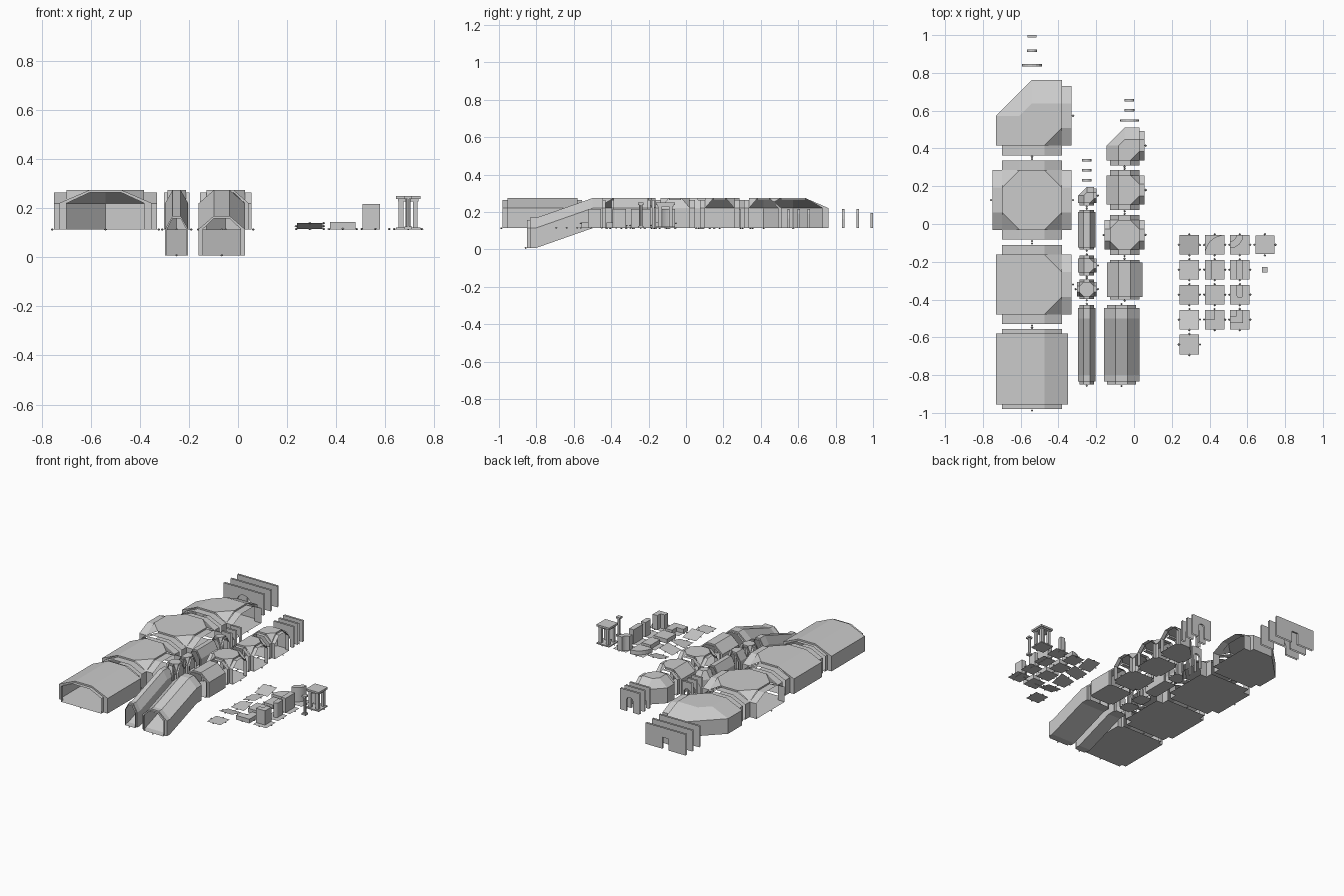
import bpy, bmesh
from math import sin, cos, pi

if "Cube" in bpy.data.objects:
    bpy.data.objects.remove(bpy.data.objects["Cube"])

Z0, ZS, ZT, ZC = 0.113, 0.22, 0.263, 0.274   # floor, eaves, arch top, room ceiling


def finish(bm, name, loc=(0, 0, 0), normals=True):
    bmesh.ops.remove_doubles(bm, verts=bm.verts, dist=1e-5)
    if normals:
        bmesh.ops.recalc_face_normals(bm, faces=bm.faces)
    me = bpy.data.meshes.new(name)
    bm.to_mesh(me)
    bm.free()
    ob = bpy.data.objects.new(name, me)
    ob.location = loc
    bpy.context.collection.objects.link(ob)
    return ob


def face(bm, pts):
    # skips repeated points so quads may collapse to triangles
    out = []
    for p in pts:
        p = tuple(round(c, 6) for c in p)
        if p not in out:
            out.append(p)
    if len(out) > 2:
        bm.faces.new([bm.verts.new(p) for p in out])


def prism(bm, poly, z0, z1):
    n = len(poly)
    face(bm, [(x, y, z0) for x, y in reversed(poly)])
    face(bm, [(x, y, z1) for x, y in poly])
    for i in range(n):
        (ax, ay), (bx, by) = poly[i], poly[(i + 1) % n]
        face(bm, [(ax, ay, z0), (bx, by, z0), (bx, by, z1), (ax, ay, z1)])


def rect(x0, x1, y0, y1):
    return [(x0, y0), (x1, y0), (x1, y1), (x0, y1)]


def marker(x, y, z, name):
    # little flat diamond at each joint
    bm = bmesh.new()
    r, h = 0.007, 0.005
    ring = [(r, 0, 0), (0, r, 0), (-r, 0, 0), (0, -r, 0)]
    for i in range(4):
        for s in (h, -h):
            face(bm, [ring[i], ring[(i + 1) % 4], (0, 0, s)])
    finish(bm, name + "_joint", (x, y, z))


def section(w, t, top, z=0.0):
    return [(-w, Z0 + z), (w, Z0 + z), (w, ZS + z), (t, top + z), (-t, top + z), (-w, ZS + z)]


def loft(bm, sections):
    # sections: (y, profile) pairs; ends stay open
    for (ya, a), (yb, b) in zip(sections, sections[1:]):
        for i in range(len(a)):
            j = (i + 1) % len(a)
            face(bm, [(a[i][0], ya, a[i][1]), (a[j][0], ya, a[j][1]),
                      (b[j][0], yb, b[j][1]), (b[i][0], yb, b[i][1])])


def straight(name, cx, cy, w, b, half, lip):
    bm = bmesh.new()
    t = w * 0.414
    n, m = section(w, t, ZT), section(b, t, ZC)
    loft(bm, [(-half, n), (-half + lip, n), (-half + lip, m), (half - lip, m), (half - lip, n), (half, n)])
    finish(bm, name, (cx, cy, 0))
    for s in (-1, 1):
        marker(cx, cy + s * (half + 0.007), Z0, name)


def ramp(name, cx, w, b):
    bm = bmesh.new()
    t, d = w * 0.414, -0.105
    steps = [(-0.85, 0, d), (-0.835, 0, d), (-0.835, 1, d), (-0.80, 1, d),
             (-0.50, 1, 0), (-0.445, 1, 0), (-0.445, 0, 0), (-0.43, 0, 0)]
    loft(bm, [(y, section(b if k else w, t, ZC if k else ZT, z)) for y, k, z in steps])
    finish(bm, name, (cx, 0, 0))
    marker(cx, -0.857, Z0 + d, name)
    marker(cx, -0.423, Z0, name)


def room(name, cx, cy, kind, w, b, H):
    # ring of (base, ridge, opening-follows) around the room
    t = w * 0.414
    east = [((w, -w), (w, -t), 1), ((w, w), (w, t), 0)]
    north = [((w, w), (t, w), 1), ((-w, w), (-t, w), 0)]
    west = [((-w, w), (-w, t), 1), ((-w, -w), (-w, -t), 0)]
    south = [((-w, -w), (-t, -w), 1), ((w, -w), (t, -w), 0)]
    dirs = {"cross": "ENWS", "tee": "ENS", "corner": "ES"}[kind]
    if kind == "cross":
        ring = east + north + west + south
    elif kind == "tee":
        ring = east + north + [((-b, w), (-t, w), 0), ((-b, -w), (-t, -w), 0)] + south
    else:
        ring = east + [((w, b), (w, t), 0), ((0, b), (0, t), 0),
                       ((-b, 0), (-t, 0), 0), ((-b, -w), (-t, -w), 0)] + south
    bm = bmesh.new()
    for i, (p, r, op) in enumerate(ring):
        q, s, _ = ring[(i + 1) % len(ring)]
        if op:
            face(bm, [(*r, ZT), (*s, ZT), (*s, ZC), (*r, ZC)])
        else:
            face(bm, [(*p, Z0), (*q, Z0), (*q, ZS), (*p, ZS)])
            face(bm, [(*p, ZS), (*q, ZS), (*s, ZC), (*r, ZC)])
    face(bm, [(*p, Z0) for p, _, _ in ring])
    face(bm, [(*r, ZC) for _, r, _ in ring])
    # open necks
    n = section(w, t, ZT)
    for ch in dirs:
        a = "ENWS".index(ch) * pi / 2
        c, s = round(cos(a)), round(sin(a))
        P = lambda u, v, z: (u * c - v * s, u * s + v * c, z)
        for i in range(6):
            (va, za), (vb, zb) = n[i], n[(i + 1) % 6]
            face(bm, [P(w, va, za), P(w, vb, zb), P(H, vb, zb), P(H, va, za)])
        marker(cx + (H + 0.007) * c, cy + (H + 0.007) * s, Z0, name)
    finish(bm, name, (cx, cy, 0))


def door_wall(name, cx, cy, W, dw, arch):
    # front and back sheets joined only through the doorway
    bm = bmesh.new()
    r, top, T = dw / 2, ZS - 0.005, 0.0065
    if arch:
        hole = [(-r, Z0)] + [(-r * cos(pi * i / 8), top - r + r * sin(pi * i / 8)) for i in range(9)] + [(r, Z0)]
    else:
        hole = [(-r, Z0), (-r, top - 0.02), (r, top - 0.02), (r, Z0)]
    H = W / 2
    outline = [(-H, Z0), (-H, ZT), (H, ZT), (H, Z0)] + hole[::-1]
    for y in (-T, T):
        face(bm, [(x, y, z) for x, z in outline])
    for (xa, za), (xb, zb) in zip(hole, hole[1:]):
        face(bm, [(xa, -T, za), (xb, -T, zb), (xb, T, zb), (xa, T, za)])
    finish(bm, name, (cx, cy, 0))


# large tunnels
L = (0.158, 0.19, 0.21)
straight("large_straight", -0.54, -0.768, 0.158, 0.19, 0.212, 0.025)
room("large_tee", -0.54, -0.32, "tee", *L)
room("large_cross", -0.54, 0.127, "cross", *L)
room("large_corner", -0.54, 0.573, "corner", *L)
# medium tunnels
M = (0.078, 0.095, 0.105)
ramp("medium_ramp", -0.066, 0.077, 0.094)
straight("medium_straight", -0.05, -0.295, 0.078, 0.094, 0.104, 0.012)
room("medium_cross", -0.05, -0.058, "cross", *M)
room("medium_tee", -0.05, 0.18, "tee", *M)
room("medium_corner", -0.05, 0.415, "corner", *M)
# small tunnels
S = (0.038, 0.047, 0.052)
ramp("small_ramp", -0.25, 0.039, 0.047)
room("small_cross", -0.25, -0.345, "cross", *S)
room("small_tee", -0.25, -0.22, "tee", *S)
straight("small_straight", -0.25, -0.03, 0.039, 0.047, 0.104, 0.01)
room("small_corner", -0.25, 0.15, "corner", *S)

# door walls
for cx, W, rows in ((-0.54, 0.316, ((0.84, 0.105, 1), (0.918, 0.052, 1), (0.993, 0.05, 0))),
                    (-0.024, 0.156, ((0.548, 0.1, 1), (0.602, 0.052, 1), (0.656, 0.05, 1))),
                    (-0.25, 0.078, ((0.232, 0.052, 1), (0.285, 0.05, 1), (0.338, 0.05, 1)))):
    for cy, dw, arch in rows:
        door_wall("door_wall", cx, cy, W, dw, arch)


# floor tiles and the raised pieces on them
E, COLS, ROWS = 0.052, (0.293, 0.427, 0.56), (-0.11, -0.242, -0.374, -0.506, -0.638)


def tile(name, cx, cy, heights=(0, 0, 0, 0)):
    bm = bmesh.new()
    q = rect(-E, E, -E, E)
    face(bm, [(x, y, Z0 + 0.002 + h) for (x, y), h in zip(q, heights)])
    finish(bm, name, (cx, cy, 0))
    for k in range(4):
        mid = (heights[k] + heights[(k + 1) % 4]) / 2
        a = (k - 1) * pi / 2
        marker(cx + (E + 0.004) * cos(a), cy + (E + 0.004) * sin(a), Z0 + mid + 0.002, name)


def arc(cx, cy, r, a0, a1, n=8):
    return [(cx + r * cos(a0 + (a1 - a0) * i / n), cy + r * sin(a0 + (a1 - a0) * i / n)) for i in range(n + 1)]


def block(name, cx, cy, poly, h):
    bm = bmesh.new()
    prism(bm, poly, Z0, Z0 + h)
    finish(bm, name, (cx, cy, 0))


k = 0.024
for cy, hs in zip(ROWS, ((0, 0, k, k), (0, k, k, 0), (0, 0, k, 0), (k, k, 0, 0), (0, 0, 0, 0))):
    tile("floor_tile", COLS[0], cy, hs)
low = [arc(E, -E, 2 * E, pi / 2, pi) + [(E, -E)],
       rect(-0.018, E, -E, E), rect(-E, E, -E, E),
       [(-E, -E), (E, -E), (E, E), (0, E), (0, 0), (-E, 0)]]
w = 0.018
tall = [arc(-E, E, E - w, -pi / 2, 0) + arc(-E, E, E + w, 0, -pi / 2),
        rect(-w, w, -E, E),
        [(w, E), (-w, E)] + arc(0, 0, w, pi, 2 * pi),
        [(-E, -w), (w, -w), (w, E), (-w, E), (-w, w), (-E, w)]]
for cy, lo, hi in zip(ROWS, low, tall):
    tile("ledge_base", COLS[1], cy)
    block("low_ledge", COLS[1], cy, lo, 0.03)
    tile("partition_base", COLS[2], cy)
    block("tall_partition", COLS[2], cy, hi, 0.103)

# four-post pavilion
PX, PY = 0.693, -0.11
block("pavilion_base", PX, PY, rect(-0.05, 0.05, -0.05, 0.05), 0.008)
bm = bmesh.new()
prism(bm, rect(-0.05, 0.05, -0.05, 0.05), 0.237, 0.25)
prism(bm, rect(-0.042, 0.042, -0.042, 0.042), 0.228, 0.237)
finish(bm, "pavilion_cap", (PX, PY, 0))
for sx in (-1, 1):
    for sy in (-1, 1):
        block("pavilion_post", PX + sx * 0.029, PY + sy * 0.029, rect(-0.01, 0.01, -0.01, 0.01), 0.116)
for i in range(4):
    a = i * pi / 2
    marker(PX + 0.056 * cos(a), PY + 0.056 * sin(a), Z0 + 0.002, "pavilion")

# single pillar
block("pillar_base", PX, -0.242, rect(-0.015, 0.015, -0.015, 0.015), 0.012)
block("pillar_shaft", PX, -0.242, arc(0, 0, 0.01, 0, 1.75 * pi, 7), 0.13)
bm = bmesh.new()
prism(bm, rect(-0.015, 0.015, -0.015, 0.015), 0.238, 0.25)
finish(bm, "pillar_cap", (PX, -0.242, 0))
